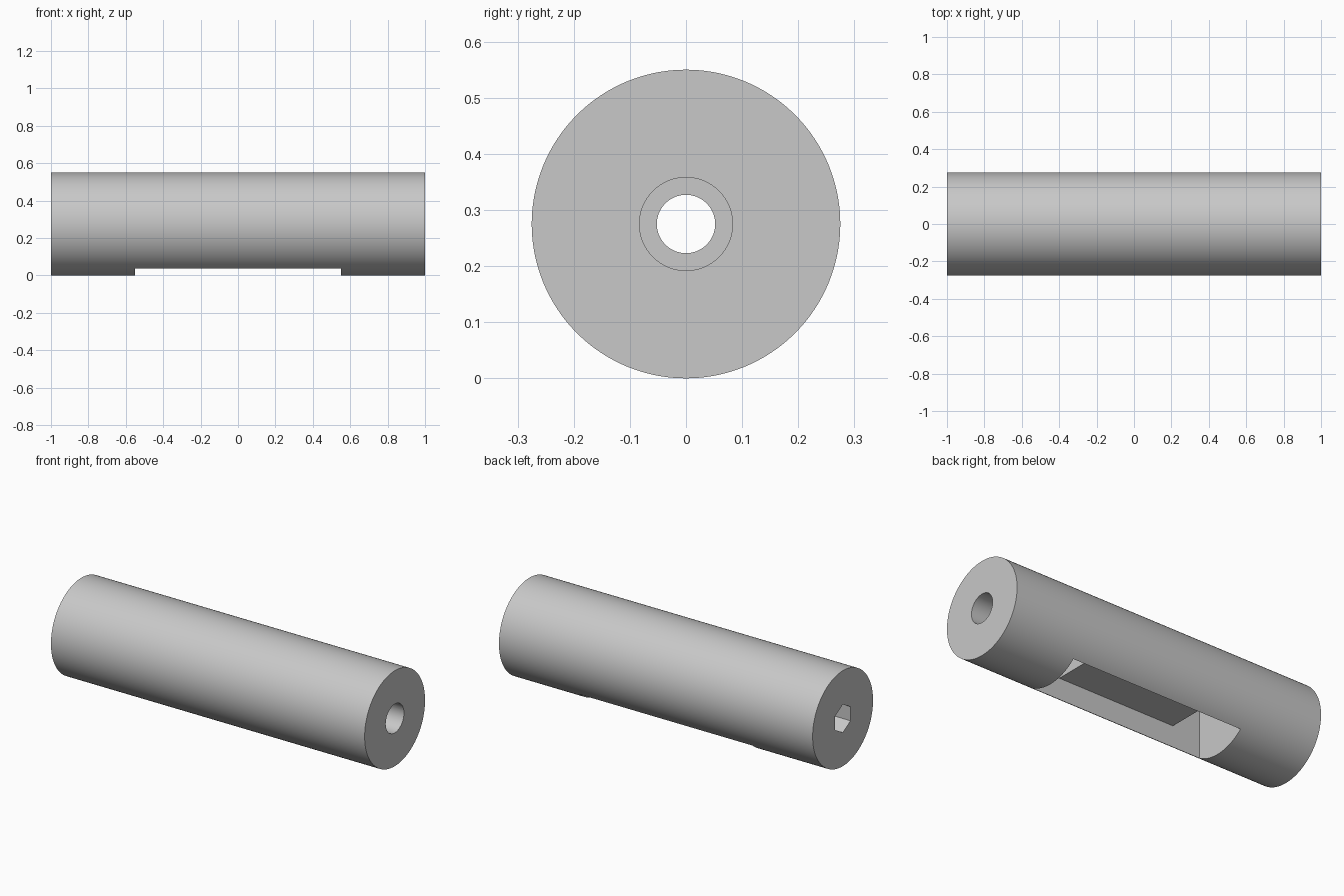
import bpy, bmesh, math
from mathutils import Matrix

if "Cube" in bpy.data.objects:
    bpy.data.objects.remove(bpy.data.objects["Cube"], do_unlink=True)

R = 0.275            # body radius, also the height of the axis


def add_object(name, bm):
    bmesh.ops.recalc_face_normals(bm, faces=bm.faces)
    mesh = bpy.data.meshes.new(name)
    bm.to_mesh(mesh)
    bm.free()
    obj = bpy.data.objects.new(name, mesh)
    bpy.context.collection.objects.link(obj)
    return obj


def rod(name, radius, x0, x1, sides):
    """Prism along x with a corner pointing straight up."""
    bm = bmesh.new()
    place = Matrix.Translation(((x0 + x1) / 2, 0, R)) @ Matrix.Rotation(math.pi / 2, 4, 'Y')
    bmesh.ops.create_cone(bm, cap_ends=True, segments=sides, radius1=radius,
                          radius2=radius, depth=x1 - x0, matrix=place)
    # Turn the hexagon so that its corners lie on the vertical
    if max(v.co.z for v in bm.verts) < R + radius * 0.99:
        bmesh.ops.rotate(bm, verts=bm.verts, cent=(0, 0, R),
                         matrix=Matrix.Rotation(math.pi / sides, 3, 'X'))
    return add_object(name, bm)


def extrude_y(name, profile, y0, y1):
    """Extrude an x-z outline from y0 to y1."""
    bm = bmesh.new()
    face = bm.faces.new([bm.verts.new((x, y0, z)) for x, z in profile])
    out = bmesh.ops.extrude_face_region(bm, geom=[face])
    moved = [g for g in out["geom"] if isinstance(g, bmesh.types.BMVert)]
    bmesh.ops.translate(bm, verts=moved, vec=(0, y1 - y0, 0))
    return add_object(name, bm)


# Cylinder body
body = rod("cylinder_body", R, -1, 1, 160)

# Underside pocket: deep at both ends, shallow platform in the middle
half = [(0.55, -0.1), (0.55, 0.38), (0.374, 0.38), (0.374, 0.162)]
outline = half + [(-x, z) for x, z in reversed(half)]

cutters = [
    extrude_y("pocket_cutter", outline, -0.14, 0.18),
    rod("bore_cutter", 0.052, -1.1, 1.1, 64),
    rod("screw_head_cutter", 0.083, 0.8, 1.1, 64),
    rod("hex_nut_cutter", 0.081, -1.1, -0.8, 6),
]

# Cut the pocket and the holes
bpy.context.view_layer.objects.active = body
for cutter in cutters:
    cutter.hide_render = True
    mod = body.modifiers.new(cutter.name, 'BOOLEAN')
    mod.operation = 'DIFFERENCE'
    mod.solver = 'EXACT'
    mod.object = cutter
    bpy.ops.object.modifier_apply(modifier=mod.name)
for cutter in cutters:
    bpy.data.objects.remove(cutter, do_unlink=True)

# Single grey material
grey = bpy.data.materials.new("light_grey")
grey.use_nodes = True
colour = (0.58, 0.58, 0.58, 1)
grey.diffuse_color = colour
grey.node_tree.nodes["Principled BSDF"].inputs["Base Color"].default_value = colour
body.data.materials.clear()
body.data.materials.append(grey)

# Smooth round walls, sharp edges
for obj in bpy.context.selected_objects:
    obj.select_set(False)
body.select_set(True)
bpy.ops.object.shade_smooth_by_angle(angle=math.radians(30))
